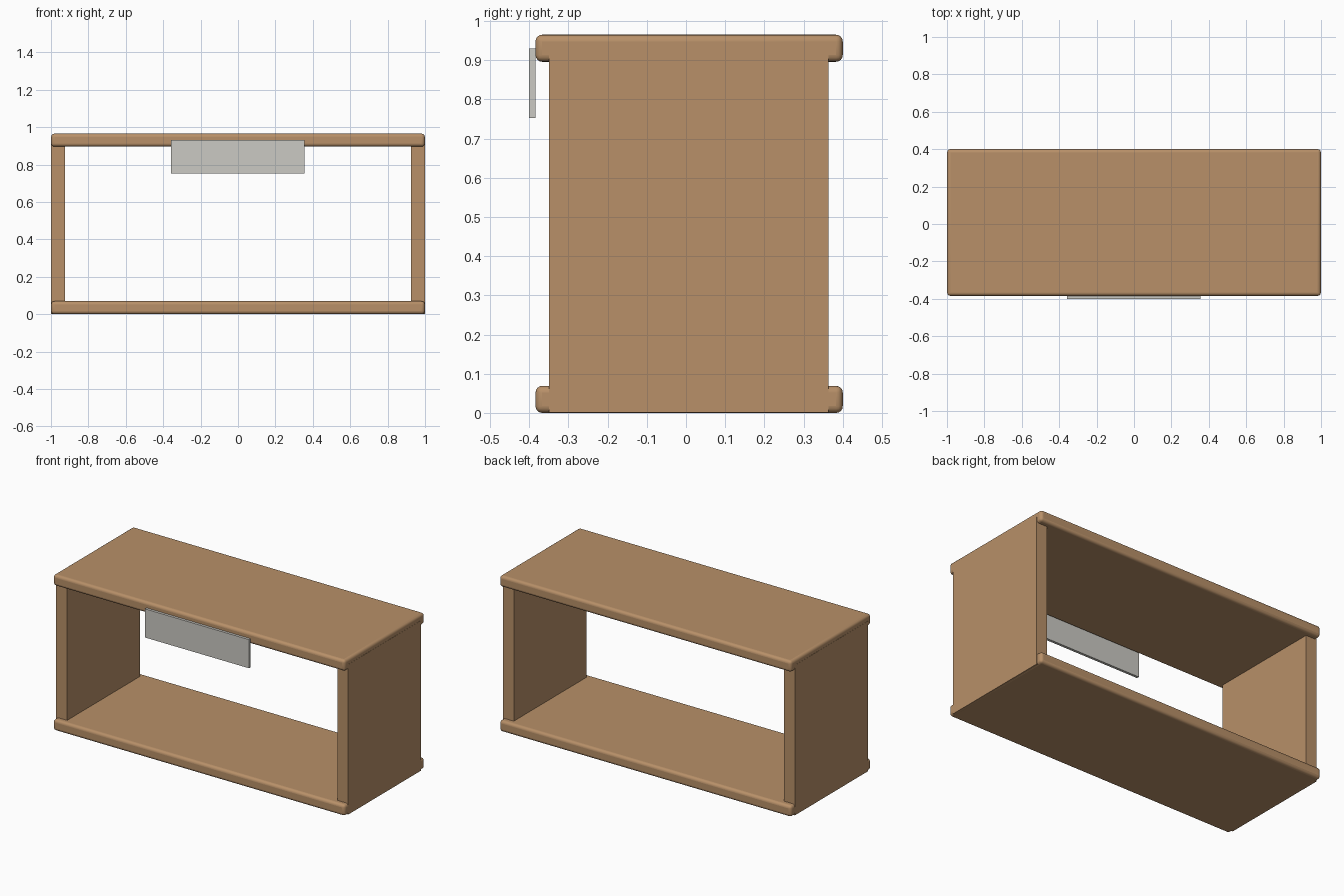
import bpy

cube = bpy.data.objects.get("Cube")
if cube:
    bpy.data.objects.remove(cube, do_unlink=True)


def material(name, rgb):
    m = bpy.data.materials.new(name)
    m.use_nodes = True
    color = (*rgb, 1)
    m.diffuse_color = color
    m.node_tree.nodes["Principled BSDF"].inputs["Base Color"].default_value = color
    return m


def box(name, low, high, mat, bevel=0):
    """Box between two corners, with optional rounded edges."""
    centre = [(a + b) / 2 for a, b in zip(low, high)]
    bpy.ops.mesh.primitive_cube_add(size=1, location=centre)
    ob = bpy.context.object
    ob.name = name
    ob.scale = [b - a for a, b in zip(low, high)]
    bpy.ops.object.transform_apply(location=False, rotation=False, scale=True)
    ob.data.materials.append(mat)
    if bevel:
        mod = ob.modifiers.new("rounded_edges", "BEVEL")
        mod.width = bevel
        mod.segments = 4
        bpy.ops.object.shade_smooth_by_angle()
    return ob


wood = material("warm wood", (0.48, 0.28, 0.14))
grey = material("light grey", (0.6, 0.59, 0.55))

# Rounded top and bottom boards
for name, z in (("bottom_board", 0.0), ("top_board", 0.896)):
    box(name, (-0.999, -0.384, z), (0.999, 0.4, z + 0.069), wood, 0.017)

# Upright end panels, let into the boards
for name, x in (("right_panel", -1.0), ("left_panel", 0.925)):
    box(name, (x, -0.35, 0.001), (x + 0.075, 0.363, 0.93), wood)

# Plate hung on the front of the top board
box("front_plate", (-0.357, -0.4, 0.753), (0.355, -0.384, 0.93), grey)
